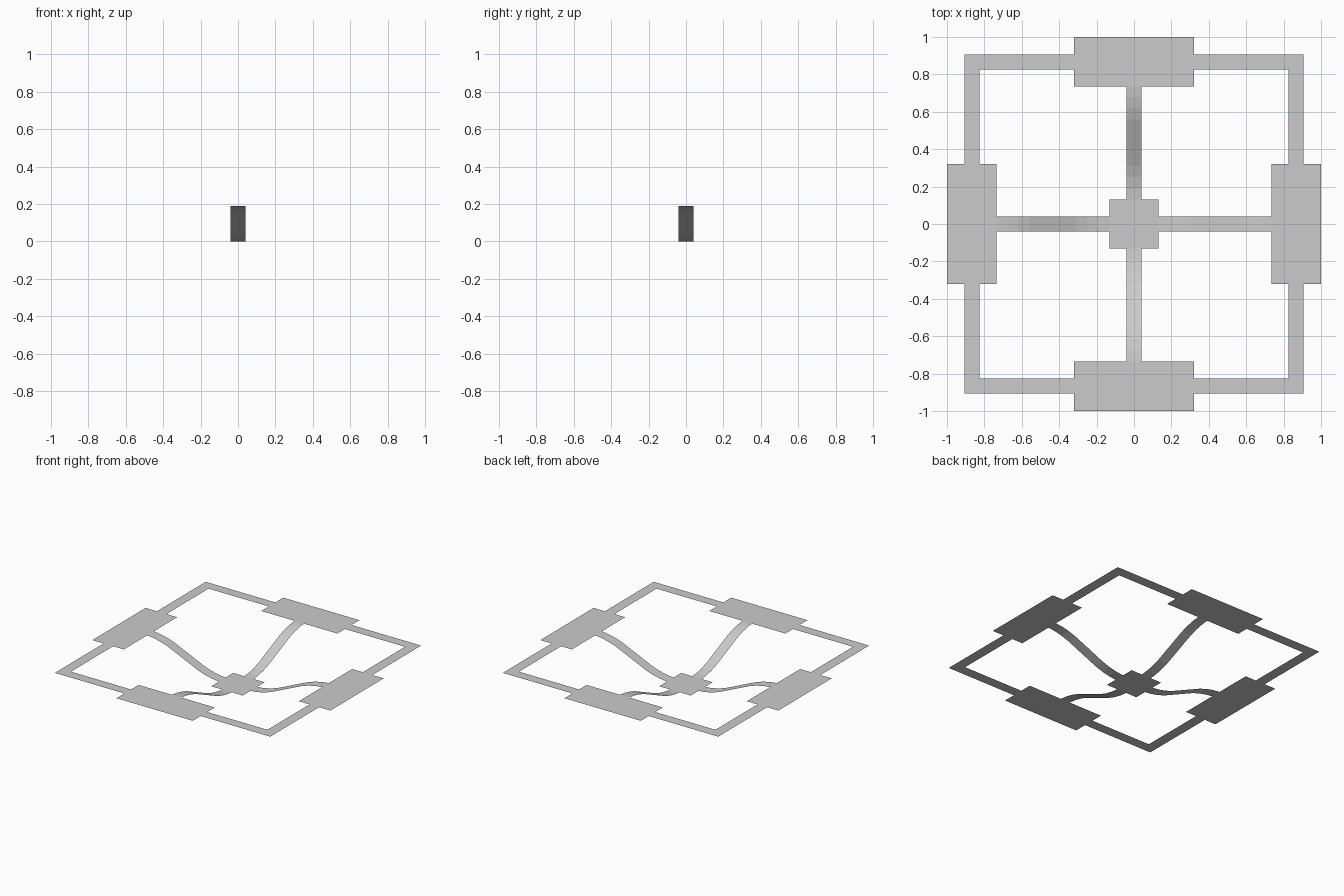
import bpy, bmesh, math
from mathutils import Matrix

if "Cube" in bpy.data.objects:
    bpy.data.objects.remove(bpy.data.objects["Cube"])

TOP = 0.19          # height of the outer frame; the hub lies on z = 0
ARM = 0.04          # half width of the curved arms
PAD_IN, PAD_W = 0.735, 0.32
HUB = 0.132
F_IN, F_OUT = 0.825, 0.905


def sheet(name, polys, turns=(0,)):
    """Thin sheet from polygons, repeated at quarter turns about z."""
    bm = bmesh.new()
    for t in turns:
        rot = Matrix.Rotation(t * math.pi / 2, 4, 'Z')
        for poly in polys:
            bm.faces.new([bm.verts.new(rot @ Matrix.Translation(p).translation) for p in poly])
    bmesh.ops.remove_doubles(bm, verts=bm.verts, dist=1e-4)
    for f in bm.faces:
        f.normal_update()
        if f.normal.z < 0:
            f.normal_flip()
    me = bpy.data.meshes.new(name)
    bm.to_mesh(me)
    bm.free()
    ob = bpy.data.objects.new(name, me)
    bpy.context.collection.objects.link(ob)
    return ob


def rect(x0, x1, y0, y1, z):
    return [(x0, y0, z), (x1, y0, z), (x1, y1, z), (x0, y1, z)]


ALL = range(4)

# central hub plate
sheet("hub_plate", [rect(-HUB, HUB, -HUB, HUB, 0)])

# wide pads in the middle of each side
sheet("side_pads", [rect(-PAD_W, PAD_W, PAD_IN, 1.0, TOP)], ALL)

# mitred L-shaped corners of the frame, running from pad to pad
sheet("frame_corners", [
    [(PAD_W, F_IN, TOP), (F_IN, F_IN, TOP), (F_OUT, F_OUT, TOP), (PAD_W, F_OUT, TOP)],
    [(F_IN, PAD_W, TOP), (F_OUT, PAD_W, TOP), (F_OUT, F_OUT, TOP), (F_IN, F_IN, TOP)],
], ALL)

# S-curved arms rising from the hub to the pads
radii = [HUB, 0.19, 0.25, 0.31, 0.56, 0.62, 0.68, PAD_IN]
slopes = [0.25, 0.5, 0.75, 1.0, 0.75, 0.5, 0.25]
rises = [s * (b - a) for s, a, b in zip(slopes, radii, radii[1:])]
heights = [TOP * sum(rises[:i]) / sum(rises) for i in range(len(radii))]
path = list(zip(radii, heights))
sheet("curved_arms", [
    [(-ARM, a, za), (ARM, a, za), (ARM, b, zb), (-ARM, b, zb)]
    for (a, za), (b, zb) in zip(path, path[1:])
], ALL)
